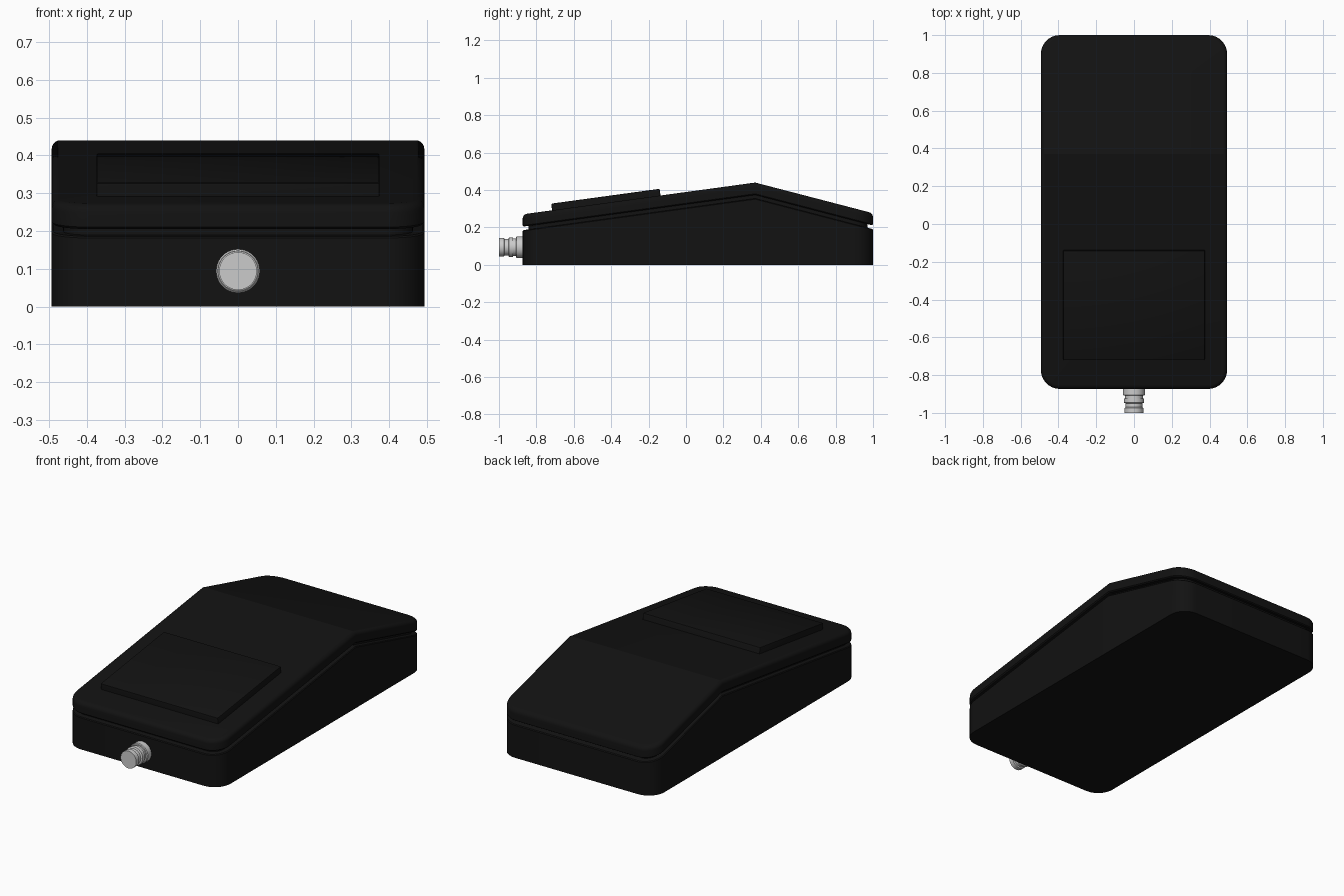
import bpy, bmesh, math

if "Cube" in bpy.data.objects:
    bpy.data.objects.remove(bpy.data.objects["Cube"])

BLACK = bpy.data.materials.new("black_plastic")
BLACK.diffuse_color = (0.006, 0.006, 0.006, 1)
BLACK.use_nodes = True
BLACK.node_tree.nodes["Principled BSDF"].inputs["Base Color"].default_value = BLACK.diffuse_color

X, Y0, Y1, R = 0.493, -0.873, 1.0, 0.10   # plan outline
RIDGE, PEAK = 0.37, 0.44                  # crest of the wedge


def top_z(y):
    return PEAK - (0.1365 * (RIDGE - y) if y < RIDGE else 0.26 * (y - RIDGE))


def outline(inset, seg=8):
    """Rounded rectangle, starting at the right-hand crest point."""
    x, y0, y1 = X - inset, Y0 + inset, Y1 - inset
    r = R - inset
    arc = lambda cx, cy, start: [
        (cx + r * math.cos(start + i * math.pi / 2 / seg),
         cy + r * math.sin(start + i * math.pi / 2 / seg)) for i in range(seg + 1)]
    h = math.pi / 2
    return ([(x, RIDGE)] + arc(x - r, y1 - r, 0) + arc(-x + r, y1 - r, h)
            + [(-x, RIDGE)] + arc(-x + r, y0 + r, 2 * h) + arc(x - r, y0 + r, 3 * h))


def finish(name, bm, mat=None, angle=20):
    bmesh.ops.recalc_face_normals(bm, faces=bm.faces)
    mesh = bpy.data.meshes.new(name)
    bm.to_mesh(mesh)
    bm.free()
    ob = bpy.data.objects.new(name, mesh)
    bpy.context.collection.objects.link(ob)
    if mat:
        mesh.materials.append(mat)
    bpy.ops.object.select_all(action='DESELECT')
    ob.select_set(True)
    bpy.context.view_layer.objects.active = ob
    bpy.ops.object.shade_smooth_by_angle(angle=math.radians(angle))
    return ob


def loft(name, layers):
    """Stack outlines: each layer is (inset, offset below the sloped top, None = ground)."""
    bm = bmesh.new()
    rings = []
    for inset, off in layers:
        rings.append([bm.verts.new((x, y, 0 if off is None else top_z(y) + off))
                      for x, y in outline(inset)])
    n = len(rings[0])
    for a, b in zip(rings, rings[1:]):
        for i in range(n):
            j = (i + 1) % n
            bm.faces.new((a[i], a[j], b[j], b[i]))
    for ring in (rings[0], rings[-1]):     # caps, folded along the crest
        bm.faces.new(ring[:n // 2 + 1])
        bm.faces.new(ring[n // 2:] + ring[:1])
    return finish(name, bm, BLACK)


# Housing, recessed seam and lid
loft("base", [(0, None), (0, -0.089), (0.004, -0.085)])
loft("seam_neck", [(0.03, -0.11), (0.03, -0.04)])
B = 0.022
loft("lid", [(0.006, -0.066), (0, -0.060)] +
     [(B * (1 - math.cos(i * math.pi / 10)), -B * (1 - math.sin(i * math.pi / 10)))
      for i in range(6)])

# Raised tread pad lying on the front slope
bm = bmesh.new()
bmesh.ops.create_cube(bm, size=1)
bmesh.ops.scale(bm, vec=(0.75, 0.585, 0.06), verts=bm.verts)
top_edges = [e for e in bm.edges if any(v.co.z > 0 for v in e.verts)]
bmesh.ops.bevel(bm, geom=top_edges, offset=0.006, segments=2, profile=0.5, affect='EDGES')
pad = finish("tread_pad", bm, BLACK, 30)
pad.rotation_euler.x = math.atan(0.1365)
pad.location = (0, -0.427, top_z(-0.427) + 0.006)

# Turned cable connector at the front: (radius, y)
profile = [(0, -0.86), (0.058, -0.86), (0.058, -0.905), (0.054, -0.909),
           (0.047, -0.909), (0.047, -0.925), (0.053, -0.925), (0.053, -0.946),
           (0.044, -0.950), (0.044, -0.970), (0.050, -0.974), (0.050, -1.0), (0, -1.0)]
bm = bmesh.new()
verts = [bm.verts.new((r, y, 0.094)) for r, y in profile]
edges = [bm.edges.new(p) for p in zip(verts, verts[1:])]
bmesh.ops.spin(bm, geom=verts + edges, cent=(0, 0, 0.094), axis=(0, 1, 0),
               angle=2 * math.pi, steps=40)
bmesh.ops.remove_doubles(bm, verts=bm.verts, dist=1e-5)
finish("cable_connector", bm, None, 30)
